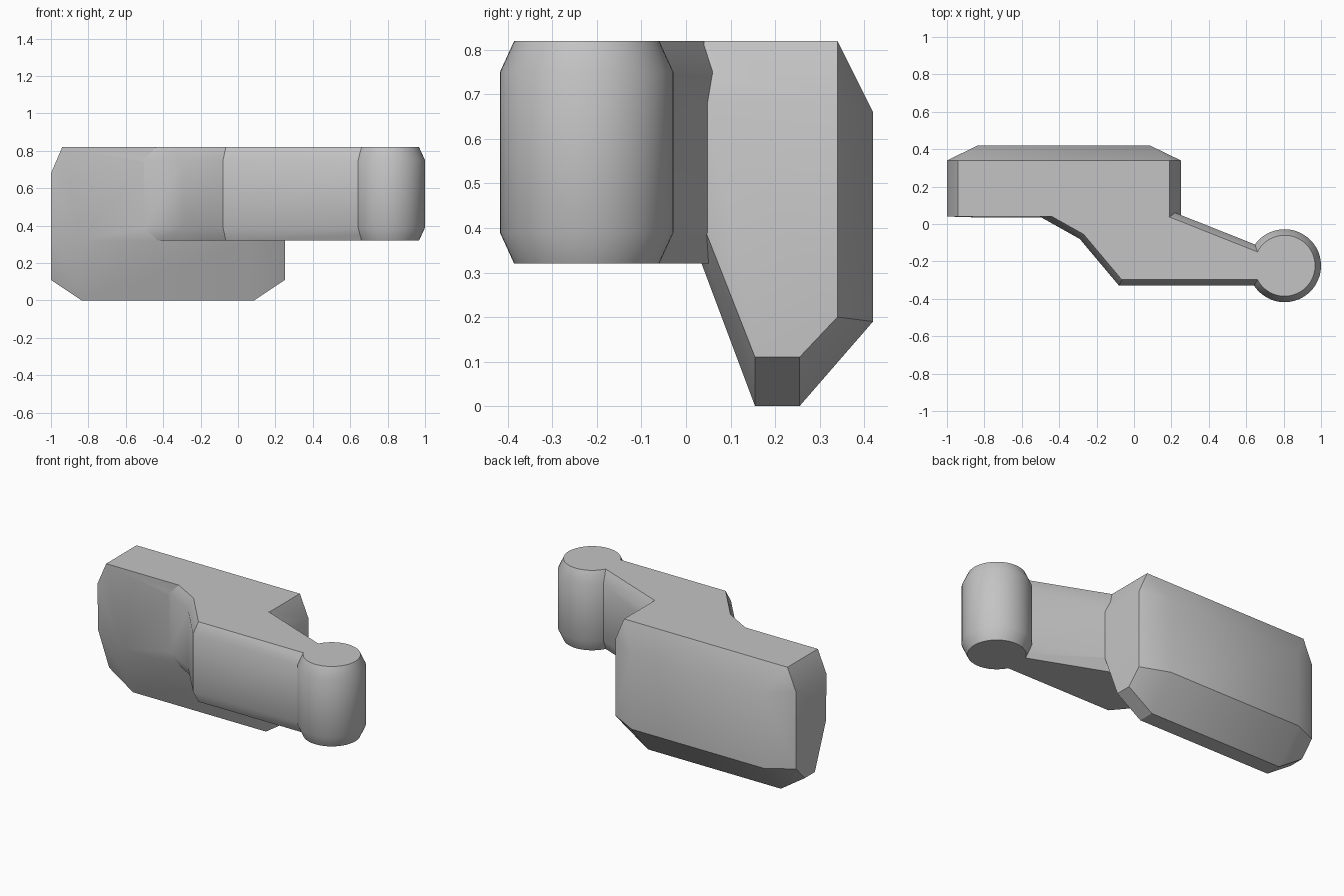
import bpy, bmesh, math
from mathutils import Vector

cube = bpy.data.objects.get("Cube")
if cube:
    bpy.data.objects.remove(cube, do_unlink=True)

grey = bpy.data.materials.new("plain grey")
grey.use_nodes = True
colour = (0.55, 0.55, 0.55, 1)
grey.diffuse_color = colour
grey.node_tree.nodes["Principled BSDF"].inputs["Base Color"].default_value = colour

TOP, BASE = 0.82, 0.32          # height range of arm and knob
BEVEL, RISE = 0.032, 0.07       # bevel width and height


def finish(bm, name):
    bmesh.ops.recalc_face_normals(bm, faces=bm.faces[:])
    mesh = bpy.data.meshes.new(name)
    bm.to_mesh(mesh)
    bm.free()
    mesh.materials.append(grey)
    ob = bpy.data.objects.new(name, mesh)
    bpy.context.collection.objects.link(ob)
    return ob


def inset(points, d):
    """Mitred inward offset of a counter-clockwise outline."""
    out = []
    for i, p in enumerate(points):
        a = (p - points[i - 1]).normalized()
        b = (points[(i + 1) % len(points)] - p).normalized()
        na, nb = Vector((-a.y, a.x)), Vector((-b.y, b.x))
        out.append(p + (na + nb) * d / (1 + na.dot(nb)))
    return out


def bevelled_prism(name, points):
    """Outline extruded upward with narrowed ends."""
    points = [Vector(p) for p in points]
    small = inset(points, BEVEL)
    bm = bmesh.new()
    rings = []
    for ring, z in ((small, BASE), (points, BASE + RISE),
                    (points, TOP - RISE), (small, TOP)):
        rings.append([bm.verts.new((p.x, p.y, z)) for p in ring])
    n = len(points)
    for low, high in zip(rings, rings[1:]):
        for i in range(n):
            j = (i + 1) % n
            bm.faces.new((low[i], low[j], high[j], high[i]))
    bm.faces.new(rings[0][::-1])
    bm.faces.new(rings[-1])
    return finish(bm, name)


# Main block: convex body from symmetric (y, z) sections along x
sections = [
    (0.565, [(0.04, TOP), (0.34, TOP)]),
    (0.625, [(0.04, 0.68), (0.34, 0.68), (0.34, 0.2),
             (0.255, 0.11), (0.155, 0.11), (0.045, 0.39)]),
    (0.46, [(0.42, 0.66), (0.42, 0.19), (0.255, 0), (0.155, 0), (0.035, BASE)]),
]
bm = bmesh.new()
for half, profile in sections:
    for side in (-1, 1):
        for y, z in profile:
            bm.verts.new((-0.375 + side * half, y, z))
hull = bmesh.ops.convex_hull(bm, input=bm.verts[:])
loose = [v for v in bm.verts if not v.link_faces]
bmesh.ops.delete(bm, geom=loose, context="VERTS")
bmesh.ops.dissolve_limit(bm, angle_limit=math.radians(1),
                         verts=bm.verts[:], edges=bm.edges[:])
body = finish(bm, "block_with_arm")

# Cranked arm running from inside the block to the knob
arm = bevelled_prism("arm", [
    (-0.62, 0.105), (-0.29, -0.08), (-0.08, -0.33), (0.8, -0.33),
    (0.8, -0.17), (-0.05, 0.167)])

# Round knob at the end of the arm
SIDES = 48
knob = bevelled_prism("knob", [
    (0.805 + 0.195 * math.cos(math.tau * i / SIDES),
     -0.223 + 0.195 * math.sin(math.tau * i / SIDES)) for i in range(SIDES)])

# Join the parts into one clean solid
bpy.context.view_layer.objects.active = body
for part in (arm, knob):
    mod = body.modifiers.new("join_" + part.name, "BOOLEAN")
    mod.operation = "UNION"
    mod.solver = "EXACT"
    mod.object = part
    bpy.ops.object.modifier_apply(modifier=mod.name)
    bpy.data.objects.remove(part, do_unlink=True)

for ob in bpy.context.selected_objects:
    ob.select_set(False)
body.select_set(True)
bpy.ops.object.shade_smooth_by_angle(angle=math.radians(30))
